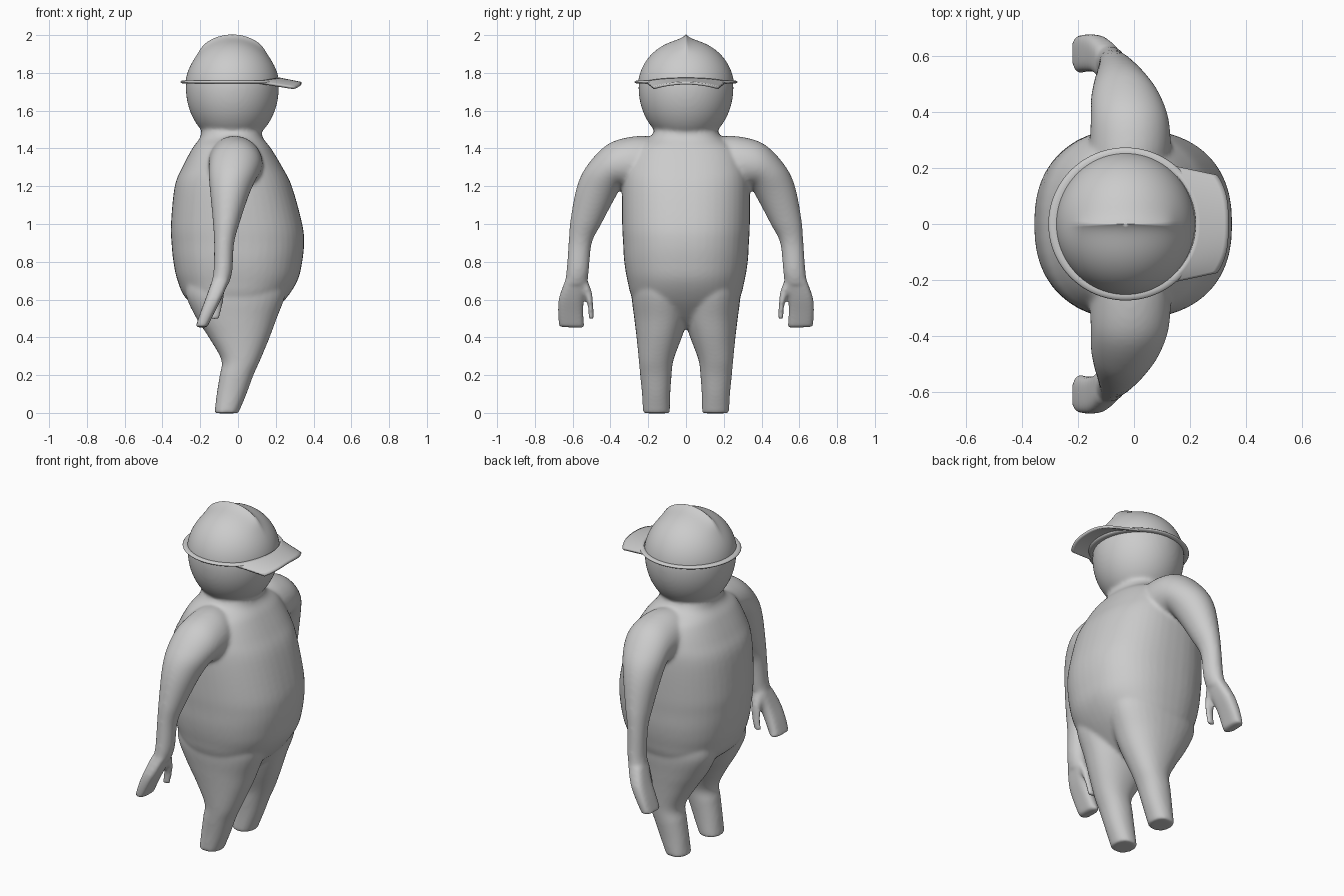
import bpy, bmesh, math
from mathutils import Vector

if "Cube" in bpy.data.objects:
    bpy.data.objects.remove(bpy.data.objects["Cube"])

HEAD = Vector((-0.03, 0, 1.72))


def finish(name, bm, smooth=True):
    bmesh.ops.recalc_face_normals(bm, faces=bm.faces)
    me = bpy.data.meshes.new(name)
    bm.to_mesh(me)
    bm.free()
    for p in me.polygons:
        p.use_smooth = smooth
    ob = bpy.data.objects.new(name, me)
    bpy.context.collection.objects.link(ob)
    return ob


def spline(secs, steps=5):
    """Catmull-Rom interpolation of section tuples."""
    out = []
    for i in range(len(secs) - 1):
        p = [secs[max(0, min(len(secs) - 1, i + k))] for k in (-1, 0, 1, 2)]
        for s in range(steps):
            t = s / steps
            out.append([0.5 * (2 * b + (c - a) * t + (2 * a - 5 * b + 4 * c - d) * t * t
                               + (3 * b - a - 3 * c + d) * t ** 3) for a, b, c, d in zip(*p)])
    return out + [secs[-1]]


def loft(bm, secs, power=2.0, n=32, flip=1):
    """Closed tube; each section is (centre xyz, half-axis u xyz, half-axis v xyz)."""
    rings = []
    for s in spline(secs):
        c, u, v = Vector(s[:3]), Vector(s[3:6]), Vector(s[6:])
        ring = []
        for k in range(n):
            a = 2 * math.pi * k / n
            ca, sa = math.cos(a), math.sin(a)
            q = c + u * math.copysign(abs(ca) ** (2 / power), ca) \
                + v * math.copysign(abs(sa) ** (2 / power), sa)
            ring.append(bm.verts.new((q.x, q.y * flip, q.z)))
        rings.append(ring)
    for r, s in zip(rings, rings[1:]):
        for k in range(n):
            bm.faces.new((r[k], r[(k + 1) % n], s[(k + 1) % n], s[k]))
    bm.faces.new(rings[0])
    bm.faces.new(rings[-1])


def flat(z, x0, x1, y0, y1):
    """Horizontal section from its extents."""
    return ((x0 + x1) / 2, (y0 + y1) / 2, z, (x1 - x0) / 2, 0, 0, 0, (y1 - y0) / 2, 0)


def limb(yi, zi, yo, zo, x0, x1):
    """Arm section between an inner and an outer point in the yz plane."""
    return ((x0 + x1) / 2, (yi + yo) / 2, (zi + zo) / 2,
            (x1 - x0) / 2, 0, 0, 0, (yo - yi) / 2, (zo - zi) / 2)


def head_shape(bm, grow=1.0):
    """Round head, longer below its middle than above."""
    bmesh.ops.create_uvsphere(bm, u_segments=96, v_segments=64, radius=1)
    for v in bm.verts:
        rz = 0.252 if v.co.z > 0 else 0.30
        v.co = HEAD + Vector((v.co.x * 0.247, v.co.y * 0.252, v.co.z * rz)) * grow


# Body: torso, head, legs and arms fused into one smooth skin
bm = bmesh.new()
torso = [(0.45, -0.05, 0.08, 0.10), (0.50, -0.13, 0.15, 0.19), (0.60, -0.27, 0.25, 0.28),
         (0.70, -0.32, 0.315, 0.31), (0.80, -0.342, 0.34, 0.327), (0.90, -0.352, 0.35, 0.333),
         (1.00, -0.355, 0.34, 0.338), (1.20, -0.335, 0.285, 0.338), (1.30, -0.295, 0.235, 0.325),
         (1.40, -0.242, 0.175, 0.28), (1.46, -0.20, 0.13, 0.19), (1.53, -0.19, 0.12, 0.15)]
loft(bm, [flat(z, a, b, -y, y) for z, a, b, y in torso], 2.35, 48)
legs = [(-0.002, -0.125, 0.002, 0.085, 0.228), (0.10, -0.113, 0.045, 0.083, 0.233),
        (0.20, -0.097, 0.082, 0.076, 0.243), (0.28, -0.088, 0.118, 0.066, 0.25),
        (0.40, -0.155, 0.168, 0.022, 0.262), (0.50, -0.22, 0.205, -0.01, 0.274),
        (0.62, -0.275, 0.25, -0.02, 0.288), (0.72, -0.27, 0.26, 0.0, 0.28)]
arms = [(0.15, 1.15, 0.15, 1.46, -0.17, 0.11), (0.25, 1.17, 0.27, 1.465, -0.16, 0.13),
        (0.325, 1.19, 0.41, 1.425, -0.155, 0.125), (0.345, 1.19, 0.52, 1.315, -0.155, 0.10),
        (0.385, 1.12, 0.577, 1.20, -0.147, 0.06), (0.448, 1.0, 0.612, 1.02, -0.133, 0.01),
        (0.498, 0.90, 0.622, 0.90, -0.127, -0.02), (0.514, 0.75, 0.633, 0.75, -0.13, -0.03),
        (0.523, 0.68, 0.643, 0.68, -0.143, -0.05)]
hands = [(0.523, 0.70, 0.64, 0.70, -0.138, -0.048), (0.54, 0.61, 0.672, 0.61, -0.17, -0.085),
         (0.543, 0.53, 0.678, 0.53, -0.20, -0.125), (0.538, 0.45, 0.672, 0.455, -0.225, -0.163)]
thumbs = [(0.525, 0.71, 0.575, 0.71, -0.13, -0.06), (0.498, 0.64, 0.545, 0.64, -0.13, -0.07),
          (0.491, 0.57, 0.521, 0.57, -0.135, -0.08), (0.488, 0.495, 0.516, 0.495, -0.145, -0.1)]
for side in (1, -1):
    loft(bm, [flat(*s) for s in legs], 2.2, flip=side)
    loft(bm, [limb(*s) for s in arms], flip=side)
    loft(bm, [limb(*s) for s in hands], 3.2, flip=side)
    loft(bm, [limb(*s) for s in thumbs], flip=side)
# the head joins the same skin
head_bm = bmesh.new()
head_shape(head_bm, 0.995)
tmp = bpy.data.meshes.new("head_part")
head_bm.to_mesh(tmp)
head_bm.free()
bm.from_mesh(tmp)
bpy.data.meshes.remove(tmp)
body = finish("body", bm)
rm = body.modifiers.new("fuse", 'REMESH')
rm.mode = 'VOXEL'
rm.voxel_size = 0.01
rm.use_smooth_shade = True
sm = body.modifiers.new("soften", 'SMOOTH')
sm.factor = 0.5
sm.iterations = 10

# Cap dome with a crest running front to back
bm = bmesh.new()
head_shape(bm, 1.012)
bmesh.ops.bisect_plane(bm, geom=bm.verts[:] + bm.edges[:] + bm.faces[:],
                       plane_co=(0, 0, 1.75), plane_no=(0, 0, 1), clear_inner=True)
for v in bm.verts:
    ends = 1 / (1 + math.exp((abs(v.co.x - HEAD.x) - 0.175) / 0.012))
    v.co.z += 0.028 * ends * math.exp(-abs(v.co.y) / 0.028)
finish("cap_dome", bm)

# Narrow flange around the cap
bm = bmesh.new()
loop, prof = 96, 10
ring = []
for i in range(loop):
    a = 2 * math.pi * i / loop
    row = []
    for j in range(prof):
        b = 2 * math.pi * j / prof
        r = 0.252 + 0.021 * math.cos(b)
        row.append(bm.verts.new((HEAD.x + r * 1.01 * math.cos(a), r * math.sin(a),
                                 1.752 + 0.009 * math.sin(b))))
    ring.append(row)
for i in range(loop):
    r, s = ring[i], ring[(i + 1) % loop]
    for j in range(prof):
        k = (j + 1) % prof
        bm.faces.new((r[j], s[j], s[k], r[k]))
finish("cap_flange", bm)

# Curved visor at the front of the cap (+x)
bm = bmesh.new()
nu, nv = 32, 8
rows = []
for i in range(nu + 1):
    a = 2 * i / nu - 1
    th = a * math.radians(58)
    inner = Vector((HEAD.x + 0.25 * math.cos(th), 0.25 * math.sin(th), 1.768 - 0.018 * a * a))
    outer = Vector((0.336 - 0.04 * abs(a) ** 3, 0.172 * a, 1.745 - 0.025 * a * a))
    rows.append([bm.verts.new(inner.lerp(outer, j / nv)) for j in range(nv + 1)])
for r, s in zip(rows, rows[1:]):
    for j in range(nv):
        bm.faces.new((r[j], r[j + 1], s[j + 1], s[j]))
visor = finish("cap_visor", bm)
so = visor.modifiers.new("thickness", 'SOLIDIFY')
so.thickness = 0.014
so.offset = 0
